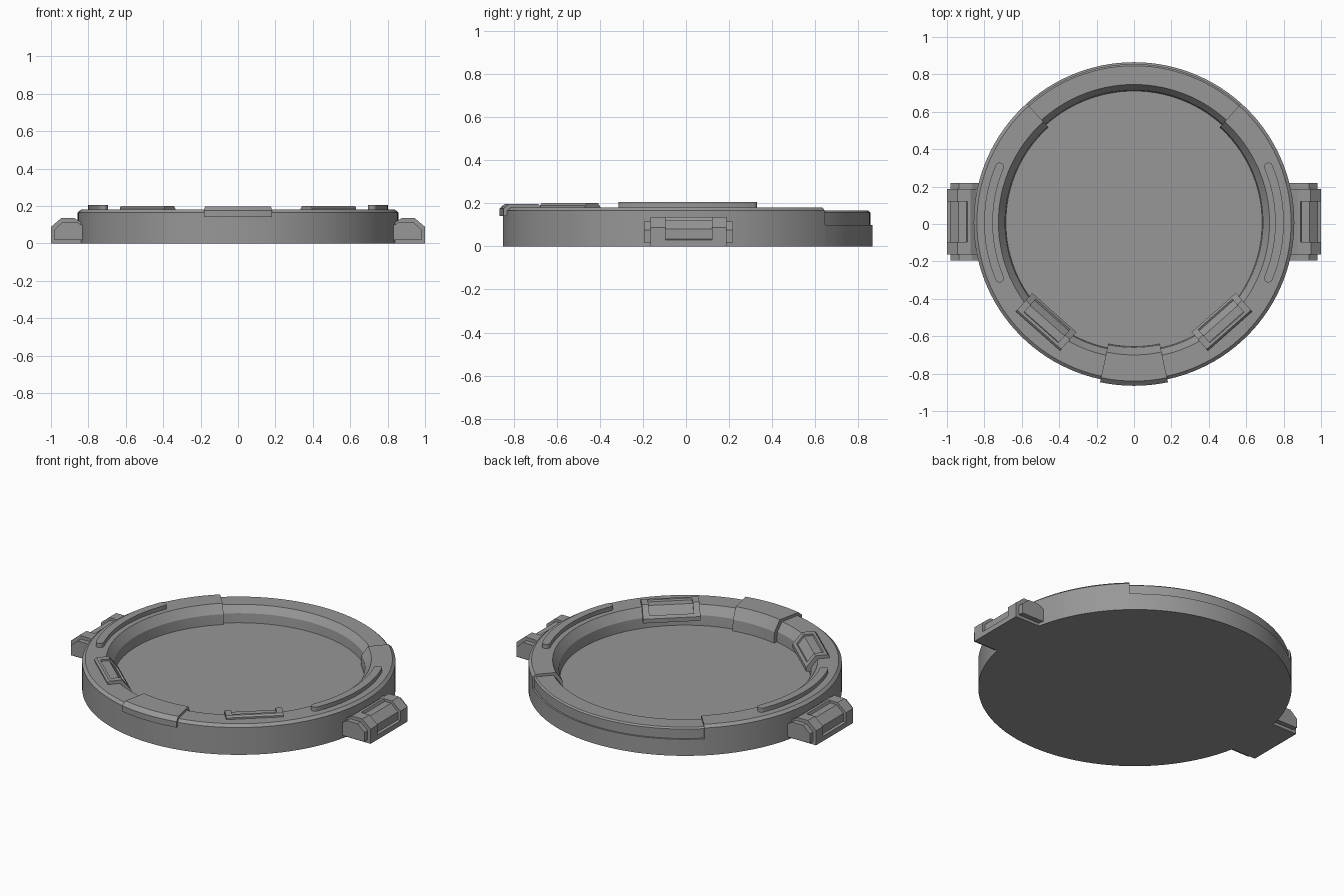
import bpy, bmesh
from math import sin, cos, radians
from mathutils import Matrix, Vector

if "Cube" in bpy.data.objects:
    bpy.data.objects.remove(bpy.data.objects["Cube"])

CY = 0.008   # ring centre in y

# dark grey for every part
GREY = bpy.data.materials.new("dark_grey")
GREY.diffuse_color = (0.31, 0.31, 0.31, 1)
GREY.use_nodes = True
GREY.node_tree.nodes["Principled BSDF"].inputs["Base Color"].default_value = GREY.diffuse_color


def finish(bm, name, matrix=None, smooth=False):
    if matrix is not None:
        bmesh.ops.transform(bm, matrix=matrix, verts=bm.verts)
    bmesh.ops.translate(bm, vec=(0, CY, 0), verts=bm.verts)
    bmesh.ops.recalc_face_normals(bm, faces=bm.faces)
    me = bpy.data.meshes.new(name)
    bm.to_mesh(me)
    bm.free()
    me.materials.append(GREY)
    ob = bpy.data.objects.new(name, me)
    bpy.context.collection.objects.link(ob)
    if smooth:
        bpy.ops.object.select_all(action='DESELECT')
        ob.select_set(True)
        bpy.context.view_layer.objects.active = ob
        bpy.ops.object.shade_smooth_by_angle(angle=radians(20))
    return ob


def sweep(name, profile, a0, a1, step=3):
    """Revolve a closed (radius, z) profile between two angles, with end caps."""
    bm = bmesh.new()
    n = round((a1 - a0) / step)
    rings = []
    for i in range(n + 1):
        a = radians(a0 + (a1 - a0) * i / n)
        rings.append([bm.verts.new((r * cos(a), r * sin(a), z)) for r, z in profile])
    k = len(profile)
    for p, q in zip(rings, rings[1:]):
        for j in range(k):
            bm.faces.new((p[j], p[(j + 1) % k], q[(j + 1) % k], q[j]))
    bm.faces.new(rings[0])
    bm.faces.new(rings[-1])
    return finish(bm, name, smooth=True)


def extrude(bm, points, offset):
    """Add a solid made by pushing a flat outline along an offset."""
    face = bm.faces.new([bm.verts.new(p) for p in points])
    g = bmesh.ops.extrude_face_region(bm, geom=[face])
    bmesh.ops.translate(bm, vec=offset,
                        verts=[v for v in g['geom'] if isinstance(v, bmesh.types.BMVert)])


def prism(bm, profile, y0, y1):
    """Extrude an (x, z) profile along y."""
    extrude(bm, [(x, y0, z) for x, z in profile], (0, y1 - y0, 0))


def framed(name, profile, notched, half, inner, matrix):
    """Block with full end sections and a notched middle, giving a sunken panel."""
    bm = bmesh.new()
    prism(bm, profile, -half, -inner)
    prism(bm, notched, -inner, inner)
    prism(bm, profile, inner, half)
    finish(bm, name, matrix)


# floor plate
bm = bmesh.new()
bmesh.ops.create_cone(bm, cap_ends=True, segments=120, radius1=0.685, radius2=0.685,
                      depth=0.07, matrix=Matrix.Translation((0, 0, 0.035)))
finish(bm, "floor_plate", smooth=True)

# main rim and the lower stepped rim section at the back
sweep("main_rim", [(0.685, 0), (0.857, 0), (0.857, 0.165), (0.84, 0.18), (0.725, 0.18),
                   (0.69, 0.13), (0.685, 0.07)], 132, 408)
sweep("back_rim", [(0.685, 0), (0.857, 0), (0.857, 0.1), (0.847, 0.1), (0.847, 0.157),
                   (0.838, 0.165), (0.738, 0.165), (0.708, 0.125), (0.703, 0.07),
                   (0.685, 0.07)], 48, 132)

# front band wrapped over the rim
sweep("front_band", [(0.663, 0.065), (0.668, 0.135), (0.708, 0.197), (0.848, 0.197),
                     (0.873, 0.175), (0.873, 0.14), (0.84, 0.14), (0.72, 0.1),
                     (0.70, 0.065)], 258, 282)

for side, tag in ((1, "right"), (-1, "left")):
    mirror = Matrix.Diagonal((side, 1, 1, 1))

    # curved rib with rounded ends
    R, w, end, n = 0.778, 0.023, 22.5, 16
    outer, inner = [], []
    for i in range(n + 1):
        a = radians(-end + 2 * end * i / n)
        d = Vector((cos(a), sin(a), 0))
        outer.append(d * (R + w))
        inner.insert(0, d * (R - w))

    def cap(angle, start):
        c = Vector((cos(radians(angle)), sin(radians(angle)), 0)) * R
        turn = [radians(start + 180 * i / 8) for i in range(1, 8)]
        return [c + Vector((cos(t), sin(t), 0)) * w for t in turn]

    bm = bmesh.new()
    outline = outer + cap(end, end) + inner + cap(-end, 180 - end)
    extrude(bm, [p + Vector((0, 0, 0.17)) for p in outline], (0, 0, 0.035))
    finish(bm, tag + "_rib", mirror, smooth=True)

    # straight framed pad over the inner edge
    framed(tag + "_pad",
           [(0.643, 0.11), (0.643, 0.135), (0.695, 0.2), (0.765, 0.2), (0.775, 0.19),
            (0.775, 0.165), (0.72, 0.11)],
           [(0.643, 0.11), (0.643, 0.135), (0.655, 0.15), (0.664, 0.145), (0.70, 0.19),
            (0.746, 0.19), (0.75, 0.2), (0.765, 0.2), (0.775, 0.19), (0.775, 0.165),
            (0.72, 0.11)],
           0.158, 0.122, mirror @ Matrix.Rotation(radians(-48.5), 4, 'Z'))

    # side lug with sunken panel
    framed(tag + "_lug",
           [(0.80, 0), (1.0, 0), (1.0, 0.088), (0.945, 0.135), (0.875, 0.135),
            (0.845, 0.115), (0.80, 0.115)],
           [(0.80, 0), (1.0, 0), (1.0, 0.03), (0.984, 0.033), (0.984, 0.08),
            (0.938, 0.12), (0.896, 0.12), (0.89, 0.135), (0.875, 0.135),
            (0.845, 0.115), (0.80, 0.115)],
           0.176, 0.108, mirror @ Matrix.Translation((0, 0.004, 0)))

    # smaller end plates on the lug
    for s, end_tag in ((1, "back"), (-1, "front")):
        bm = bmesh.new()
        prism(bm, [(0.82, 0.018), (0.98, 0.018), (0.98, 0.075), (0.935, 0.115),
                   (0.865, 0.115), (0.82, 0.09)], s * 0.17, s * 0.206)
        finish(bm, f"{tag}_lug_{end_tag}_plate", mirror @ Matrix.Translation((0, 0.004, 0)))
